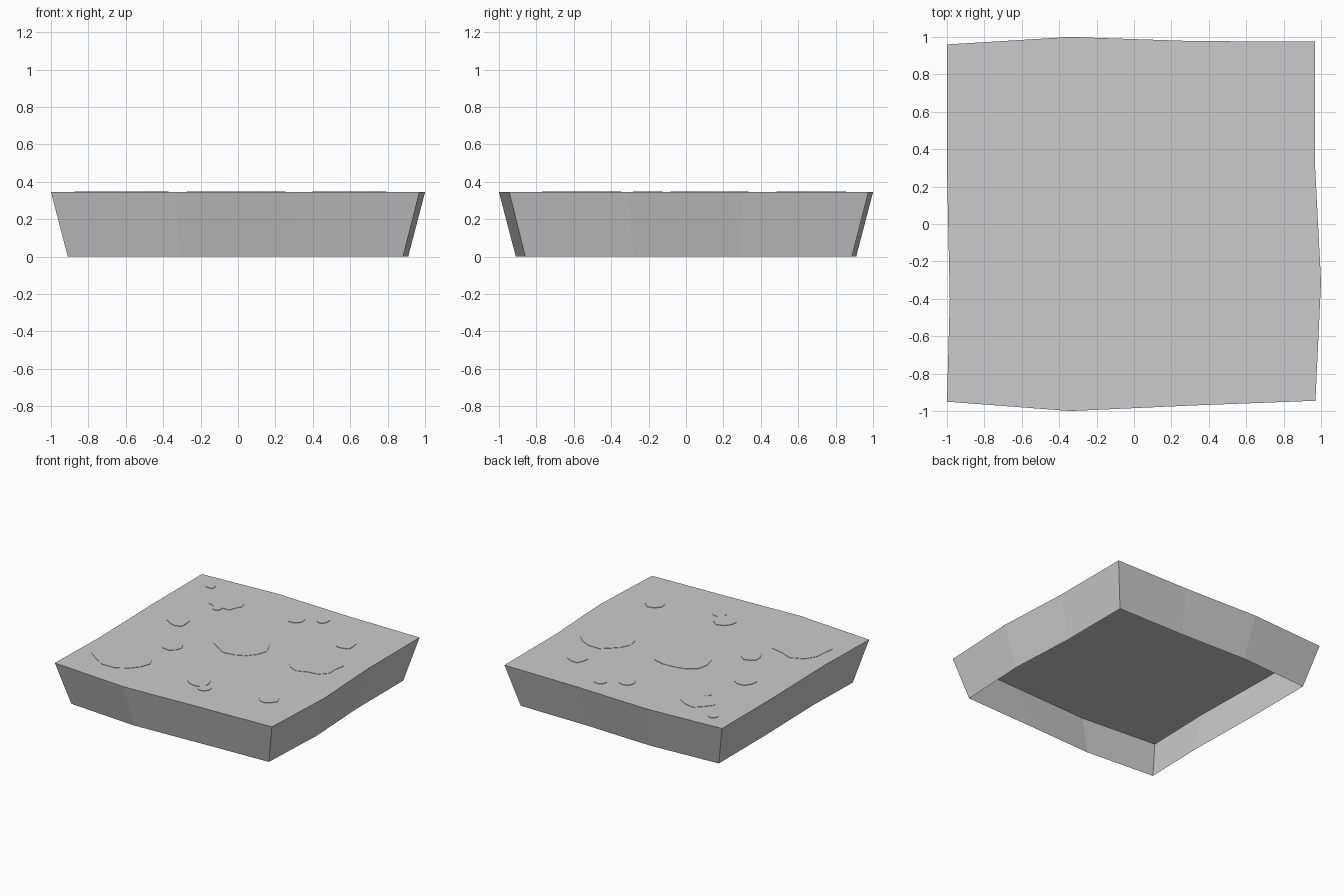
import bpy, bmesh, math, random

if "Cube" in bpy.data.objects:
    bpy.data.objects.remove(bpy.data.objects["Cube"])

random.seed(4)
TOP = 0.344      # ground level
TAPER = 0.91     # size of the open lower rim relative to the top

# Slightly irregular square outline, three segments per side
outline = [(-1, -.95), (-.34, -1), (.32, -.97), (.97, -.945),
           (1, -.31), (.968, .31), (.968, .975), (.31, .978),
           (-.34, 1), (-1, .96), (-1, .31), (-.985, -.4)]


def finish(bm, name):
    mesh = bpy.data.meshes.new(name)
    bm.to_mesh(mesh)
    bm.free()
    obj = bpy.data.objects.new(name, mesh)
    bpy.context.collection.objects.link(obj)
    return obj


# Ground block: flat top and tapered skirt, open underneath
bm = bmesh.new()
upper = [bm.verts.new((x, y, TOP)) for x, y in outline]
lower = [bm.verts.new((x * TAPER, y * TAPER, 0)) for x, y in outline]
bm.faces.new(upper)
n = len(outline)
for i in range(n):
    j = (i + 1) % n
    bm.faces.new((lower[i], lower[j], upper[j], upper[i]))
finish(bm, "ground_block")


# Thin irregular plate lying on the ground
def patch(name, x, y, rx, ry, sides, height=0.003):
    bm = bmesh.new()
    ring = []
    for i in range(sides):
        a = math.tau * i / sides
        k = random.uniform(0.85, 1.1)
        ring.append((x + rx * k * math.cos(a), y + ry * k * math.sin(a)))
    top = [bm.verts.new((px, py, TOP + height)) for px, py in ring]
    base = [bm.verts.new((px, py, TOP)) for px, py in ring]
    bm.faces.new(top)
    for i in range(sides):
        j = (i + 1) % sides
        bm.faces.new((base[i], base[j], top[j], top[i]))
    finish(bm, name)


# Large surface patches
large = [(-.03, .11, .23, .2), (.6, .15, .2, .18),
         (-.64, -.56, .24, .2), (-.57, .66, .15, .12)]
for i, (x, y, rx, ry) in enumerate(large):
    patch(f"ground_patch_{i + 1}", x, y, rx, ry, 14)

# Small flat stones
stones = [(.07, -.6, .09), (-.56, .53, .04), (-.66, .17, .08), (.67, -.56, .08),
          (.04, .7, .06), (.21, .8, .05), (.59, .56, .08), (-.45, -.2, .08),
          (-.82, .82, .04), (.17, -.68, .05)]
for i, (x, y, r) in enumerate(stones):
    patch(f"flat_stone_{i + 1}", x, y, r, r, 9, 0.004)
